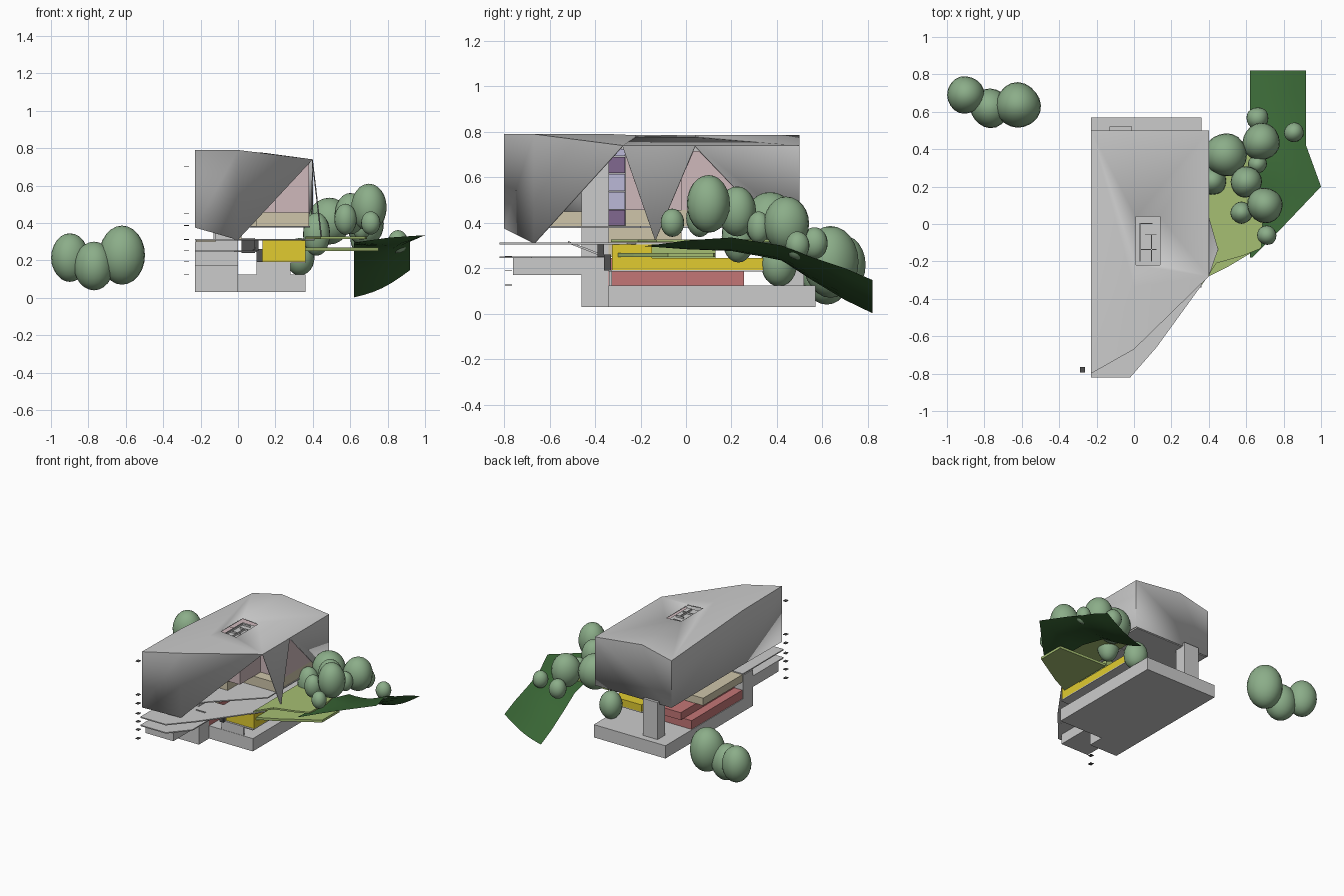
import bpy, bmesh, math
from mathutils import Vector

if "Cube" in bpy.data.objects:
    bpy.data.objects.remove(bpy.data.objects["Cube"])


def mat(name, col):
    m = bpy.data.materials.new(name)
    m.diffuse_color = (*col, 1)
    m.use_nodes = True
    m.node_tree.nodes["Principled BSDF"].inputs["Base Color"].default_value = m.diffuse_color
    return m


YELLOW = mat("yellow", (0.75, 0.6, 0.03))
RED = mat("red", (0.55, 0.18, 0.18))
BEIGE = mat("beige", (0.62, 0.56, 0.4))
PINK = mat("pink", (0.62, 0.48, 0.5))
LILAC = mat("lilac", (0.5, 0.48, 0.68))
PURPLE = mat("purple", (0.22, 0.14, 0.28))
LAWN = mat("lawn", (0.38, 0.52, 0.17))
LEAF = mat("leaf", (0.26, 0.42, 0.25))
HILL = mat("hill", (0.04, 0.13, 0.035))
DARK = mat("dark", (0.08, 0.08, 0.08))


def mesh(name, verts, faces, m=None):
    me = bpy.data.meshes.new(name)
    me.from_pydata(verts, [], faces)
    bm = bmesh.new()
    bm.from_mesh(me)
    bmesh.ops.recalc_face_normals(bm, faces=bm.faces)
    bm.to_mesh(me)
    bm.free()
    ob = bpy.data.objects.new(name, me)
    bpy.context.collection.objects.link(ob)
    if m:
        me.materials.append(m)
    return ob


def prism(name, pts, z0, z1, m=None):
    n = len(pts)
    v = [(x, y, z0) for x, y in pts] + [(x, y, z1) for x, y in pts]
    f = [tuple(range(n))[::-1], tuple(range(n, 2 * n))]
    f += [(i, (i + 1) % n, n + (i + 1) % n, n + i) for i in range(n)]
    return mesh(name, v, f, m)


def box(name, x0, x1, y0, y1, z0, z1, m=None):
    return prism(name, [(x0, y0), (x1, y0), (x1, y1), (x0, y1)], z0, z1, m)


def smooth(ob, angle):
    bpy.ops.object.select_all(action='DESELECT')
    ob.select_set(True)
    bpy.context.view_layer.objects.active = ob
    bpy.ops.object.shade_smooth_by_angle(angle=math.radians(angle))


# folded outer shell: roof ring, walls, pointed legs and skylight opening
P = dict(
    a=(-.23, -.80, .79), b=(0, -.67, .79), c=(.40, -.28, .74), d=(.40, .04, .74),
    e=(.40, .50, .74), f=(.01, .50, .785), g=(-.23, .50, .73), k=(-.23, -.335, .785),
    m=(0, -.335, .79), h1=(.01, -.22, .785), h2=(.14, -.22, .775),
    h3=(.14, .04, .775), h4=(.01, .04, .785),
    A=(-.23, -.80, .375), B=(0, -.67, .31), D=(.40, .38, .38), E=(.40, .50, .38),
    G=(-.23, .50, .38), K=(-.23, -.335, .38), tip=(.45, -.135, .32))
keys = list(P)
shell_faces = ["a b m k", "k m g", "m h1 h4 f g", "b c h2 h1 m", "c d h3 h2",
               "d e f h4 h3", "A B b a", "B c b", "c tip d", "d D E e",
               "E G g f e", "G K k g", "K A a k"]
shell = mesh("shell", [P[q] for q in keys],
             [[keys.index(q) for q in s.split()] for s in shell_faces])
sol = shell.modifiers.new("thickness", 'SOLIDIFY')
sol.thickness = 0.008
smooth(shell, 32)

# skylight well with low partitions
box("skylight_floor", .01, .14, -.22, .04, .745, .752)
for i, (x0, x1, y0, y1) in enumerate([(.03, .035, -.20, 0), (.03, .10, 0, .005),
                                      (.06, .12, -.06, -.055), (.09, .095, -.2, -.06),
                                      (.03, .12, -.14, -.135)]):
    box(f"skylight_partition_{i}", x0, x1, y0, y1, .752, .765)

# base, core blocks and pillar
box("base", -.23, .36, -.34, .57, .03, .125)
box("front_core", -.23, 0, -.46, -.34, .03, .30)
box("front_block", -.23, 0, -.76, -.46, .17, .245)
box("core_tower", -.12, 0, -.46, -.34, .30, .72)
box("back_pillar", -.13, -.01, .43, .52, .125, .40)
box("lower_wall", .10, .28, -.338, -.325, .125, .19)

# decks and ramp
prism("lower_deck", [(-.23, -.82), (-.02, -.82), (.10, -.68), (.10, -.34), (-.23, -.34)], .244, .252)
prism("upper_deck", [(-.23, -.82), (-.02, -.82), (.12, -.66), (.41, -.26), (.36, -.22),
                     (.36, .30), (.12, .30), (.12, -.34), (-.23, -.34)], .305, .313)
box("yellow_floor_slab", .10, .36, -.34, .34, .186, .193)
mesh("ramp", [(x, y, z + t) for t in (0, .01) for x, y, z in
              [(.02, -.52, .31), (.09, -.52, .31), (.09, -.34, .24), (.02, -.34, .24)]],
     [(3, 2, 1, 0), (4, 5, 6, 7), (0, 1, 5, 4), (1, 2, 6, 5), (2, 3, 7, 6), (3, 0, 4, 7)])
box("stair_low", .10, .13, -.36, -.33, .19, .26, DARK)
box("stair_high", .08, .11, -.39, -.36, .25, .31, DARK)

# coloured rooms under the shell
box("yellow_lower_room", .13, .36, -.325, .34, .193, .245, YELLOW)
box("yellow_upper_room", .13, .36, -.325, -.15, .245, .305, YELLOW)
box("green_room", .13, .35, -.15, .13, .245, .305, LAWN)
box("red_lower_room", -.225, 0, -.34, .255, .125, .19, RED)
box("red_upper_room", -.16, 0, -.34, .29, .19, .245, RED)
box("beige_side_room", -.225, 0, -.34, .12, .25, .305, BEIGE)
box("beige_core_room", -.12, .02, -.34, -.02, .313, .38, BEIGE)

# floors inside the shell
prism("shell_floor", [(-.22, -.78), (-.01, -.62), (.10, -.48), (.385, -.2), (.385, .49), (-.22, .49)],
      .377, .385)
box("beige_front_hall", -.21, -.02, -.62, -.34, .385, .45, BEIGE)
box("beige_hall", -.21, .38, -.10, .48, .385, .455, BEIGE)
box("beige_middle", -.21, .10, -.265, -.10, .385, .455, BEIGE)
box("pink_hall", -.21, .38, -.02, .48, .455, .715, PINK)
box("pink_middle", -.21, .20, -.265, -.02, .455, .725, PINK)
for i, z in enumerate([.385, .455, .535, .615, .69]):
    top = [.455, .535, .615, .69, .725][i]
    box(f"shaft_{i}", -.12, .03, -.34, -.268, z + .004, top, PURPLE if i in (0, 3) else LILAC)

# terrace lawns
prism("upper_lawn", [(.36, -.33), (.44, -.21), (.58, -.17), (.68, -.13), (.69, .05),
                     (.62, .40), (.36, .40)], .315, .327, LAWN)
prism("lower_lawn", [(.36, -.30), (.50, -.23), (.60, -.17), (.75, -.08), (.75, .12), (.36, .13)],
      .25, .268, LAWN)

# hillside: strips between a left edge and a right edge, softened
rows = [(-.18, .63, .297, .297), (0, .81, .285, .322), (.2, 1.0, .285, .335),
        (.42, .92, .235, .30), (.55, .92, .15, .25), (.7, .92, .06, .20), (.82, .92, .002, .148)]
N = 6
hv, hf = [], []
for y, xr, zl, zr in rows:
    for i in range(N + 1):
        t = i / N
        sag = -.03 * math.sin(math.pi * t) * (xr - .62) / .38
        hv.append((.62 + (xr - .62) * t, y, max(0, zl + (zr - zl) * t + sag)))
for r in range(len(rows) - 1):
    for i in range(N):
        q = r * (N + 1) + i
        hf.append((q, q + 1, q + N + 2, q + N + 1))
hill = mesh("hillside", hv, hf, HILL)
if hill.data.polygons[0].normal.z < 0:
    hill.data.flip_normals()
smooth(hill, 60)

# trees: slightly lumpy ellipsoids (x, y, z, radius, half height)
trees = [(-.90, .69, .215, .10, .13), (-.77, .62, .17, .105, .13), (-.62, .635, .228, .12, .158),
         (.49, .37, .41, .115, .125), (.68, .44, .395, .10, .12), (.66, .565, .31, .06, .07),
         (.60, .225, .45, .083, .11), (.70, .10, .483, .095, .127), (.575, .06, .42, .058, .083),
         (.71, -.06, .40, .052, .062), (.855, .49, .30, .052, .062), (.42, .23, .34, .075, .115),
         (.66, .32, .38, .05, .07), (.33, .41, .22, .08, .10)]
for i, (x, y, z, r, h) in enumerate(trees):
    bpy.ops.mesh.primitive_uv_sphere_add(segments=20, ring_count=12, radius=1)
    t = bpy.context.object
    t.name = f"tree_{i}"
    for v in t.data.vertices:
        c = v.co.copy()
        k = 1 + .035 * math.sin(3 * c.x + i) * math.cos(2.5 * c.y + 2 * i)
        v.co = Vector((x + c.x * r * k, y + c.y * r * k, z + c.z * h))
    t.data.materials.append(LEAF)
    smooth(t, 60)

# level marks beside the front corner
for i, z in enumerate([.125, .19, .25, .31, .385, .45, .70]):
    box(f"level_mark_{i}", -.288, -.262, -.795, -.765, z, z + .003, DARK)
